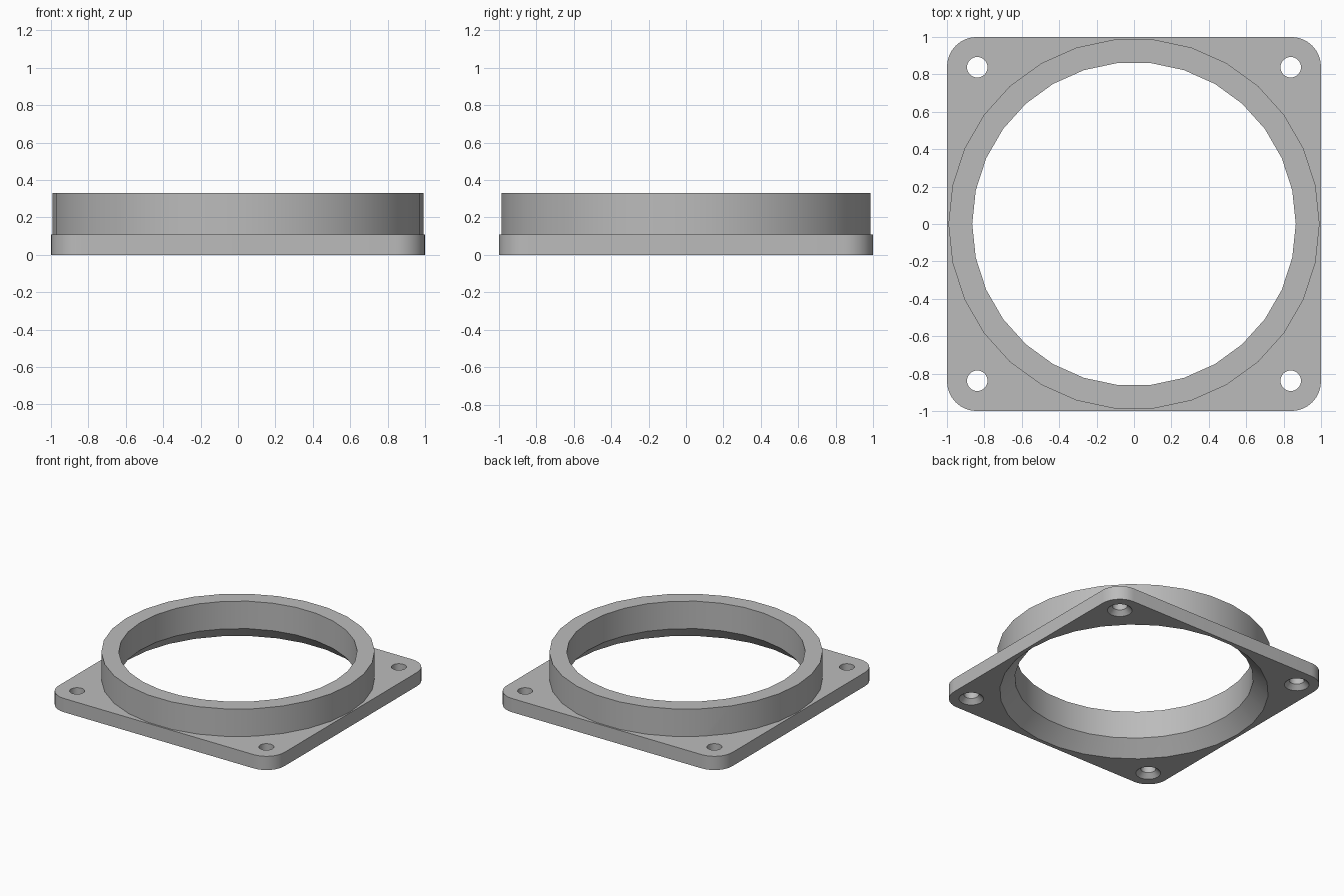
import bpy, bmesh
from math import pi, cos, sin, radians

PLATE_TOP, RING_TOP = 0.11, 0.33
BORE, RING_OUT = 0.865, 0.992
HOLE_AT, HOLE_R = 0.838, 0.055

cube = bpy.data.objects.get("Cube")
if cube:
    bpy.data.objects.remove(cube, do_unlink=True)

grey = bpy.data.materials.new("plain grey")
grey.use_nodes = True
grey.diffuse_color = (0.5, 0.5, 0.5, 1)
grey.node_tree.nodes["Principled BSDF"].inputs["Base Color"].default_value = (0.5, 0.5, 0.5, 1)


def add_solid(name, rings):
    """Closed solid skinned through matching point loops, bottom to top."""
    bm = bmesh.new()
    loops = [[bm.verts.new(p) for p in ring] for ring in rings]
    n = len(loops[0])
    for low, high in zip(loops, loops[1:]):
        for i in range(n):
            j = (i + 1) % n
            bm.faces.new((low[i], low[j], high[j], high[i]))
    bm.faces.new(loops[0][::-1])
    bm.faces.new(loops[-1])
    mesh = bpy.data.meshes.new(name)
    bm.to_mesh(mesh)
    bm.free()
    mesh.materials.append(grey)
    obj = bpy.data.objects.new(name, mesh)
    bpy.context.collection.objects.link(obj)
    return obj


def lathe(name, profile, sides, x=0, y=0):
    return add_solid(name, [[(x + r * cos(2 * pi * i / sides), y + r * sin(2 * pi * i / sides), z)
                             for i in range(sides)] for r, z in profile])


def combine(target, tool, operation):
    bpy.context.view_layer.objects.active = target
    mod = target.modifiers.new(tool.name, "BOOLEAN")
    mod.operation, mod.object, mod.solver = operation, tool, "EXACT"
    bpy.ops.object.modifier_apply(modifier=mod.name)
    bpy.data.objects.remove(tool, do_unlink=True)


# Square plate with rounded corners
radius, steps = 0.16, 8
outline = []
for q, (sx, sy) in enumerate([(1, 1), (-1, 1), (-1, -1), (1, -1)]):
    for i in range(steps + 1):
        a = (q + i / steps) * pi / 2
        outline.append((sx * (1 - radius) + radius * cos(a), sy * (1 - radius) + radius * sin(a)))
flange = add_solid("mounting_flange", [[(x, y, z) for x, y in outline] for z in (0, PLATE_TOP)])

# Raised collar
combine(flange, lathe("collar", [(RING_OUT, PLATE_TOP / 2), (RING_OUT, RING_TOP)], 30), "UNION")

# Central bore, flared through the plate
flare = [(BORE + 2 * PLATE_TOP, -PLATE_TOP), (BORE, PLATE_TOP), (BORE, RING_TOP + 0.1)]
combine(flange, lathe("bore_cutter", flare, 30), "DIFFERENCE")

# Corner screw holes, countersunk from below
screw = [(HOLE_R + 0.07, -0.035), (HOLE_R, 0.035), (HOLE_R, PLATE_TOP + 0.1)]
for sx in (-1, 1):
    for sy in (-1, 1):
        combine(flange, lathe("screw_cutter", screw, 24, sx * HOLE_AT, sy * HOLE_AT), "DIFFERENCE")

# Smooth walls with crisp edges
bpy.ops.object.select_all(action="DESELECT")
flange.select_set(True)
bpy.context.view_layer.objects.active = flange
bpy.ops.object.shade_smooth_by_angle(angle=radians(30))
